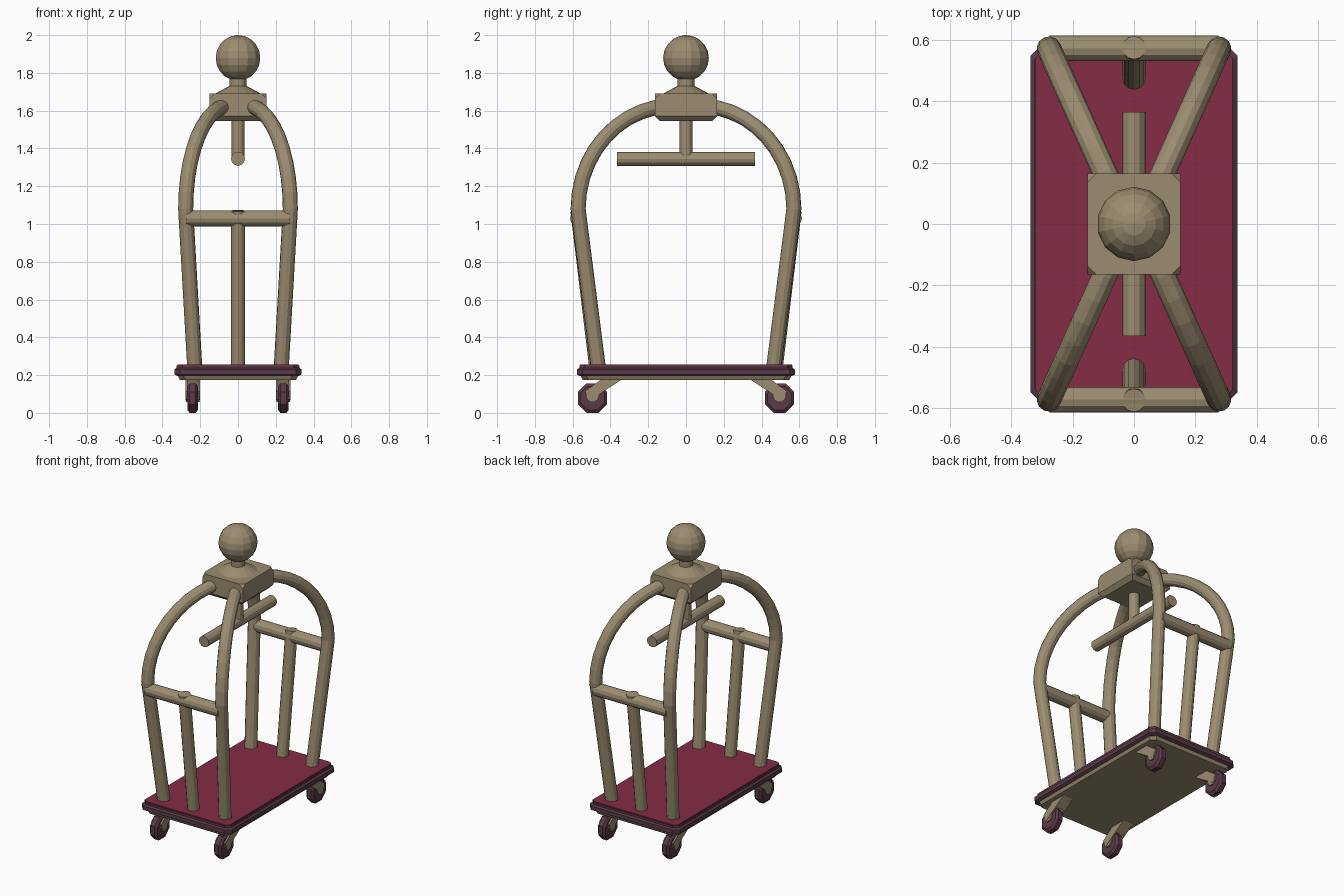
import bpy, bmesh, math
from mathutils import Vector

if "Cube" in bpy.data.objects:
    bpy.data.objects.remove(bpy.data.objects["Cube"])


def material(name, rgb):
    m = bpy.data.materials.new(name)
    m.diffuse_color = (*rgb, 1)
    m.use_nodes = True
    m.node_tree.nodes["Principled BSDF"].inputs["Base Color"].default_value = m.diffuse_color
    return m


BRASS = material("brass", (0.33, 0.265, 0.165))
CARPET = material("burgundy carpet", (0.235, 0.025, 0.06))
RUBBER = material("dark plum rubber", (0.10, 0.042, 0.065))


def finish(name, bm, mat):
    bmesh.ops.recalc_face_normals(bm, faces=bm.faces[:])
    mesh = bpy.data.meshes.new(name)
    bm.to_mesh(mesh)
    bm.free()
    mesh.materials.append(mat)
    ob = bpy.data.objects.new(name, mesh)
    bpy.context.collection.objects.link(ob)
    return ob


def skin(bm, rings):
    """Bridge equal-length loops of points and cap both ends."""
    loops = [[bm.verts.new(p) for p in r] for r in rings]
    n = len(loops[0])
    for a, b in zip(loops, loops[1:]):
        for i in range(n):
            j = (i + 1) % n
            bm.faces.new((a[i], a[j], b[j], b[i]))
    bm.faces.new(loops[0][::-1])
    bm.faces.new(loops[-1])


def tube(name, path, r, sides=12, mat=BRASS):
    """Sweep a round section along a path lying in a vertical plane."""
    pts = [Vector(p) for p in path]
    side = Vector((0, 0, 1)).cross(pts[-1] - pts[0])
    side = side.normalized() if side.length > 1e-4 else Vector((1, 0, 0))
    rings = []
    for i, p in enumerate(pts):
        t = (pts[min(i + 1, len(pts) - 1)] - pts[max(i - 1, 0)]).normalized()
        up = t.cross(side).normalized()
        rings.append([p + r * (side * math.cos(a) + up * math.sin(a))
                      for a in (2 * math.pi * k / sides for k in range(sides))])
    bm = bmesh.new()
    skin(bm, rings)
    return finish(name, bm, mat)


def lathe(name, profile, sides, mat, axis="Z", loc=(0, 0, 0), turn=0.0):
    """Stack rings of (radius, height) along an axis."""
    rings = []
    for r, h in profile:
        ring = []
        for k in range(sides):
            a = 2 * math.pi * k / sides + turn
            c, s = r * math.cos(a), r * math.sin(a)
            ring.append(Vector(loc) + Vector((c, s, h) if axis == "Z" else (h, c, s)))
        rings.append(ring)
    bm = bmesh.new()
    skin(bm, rings)
    return finish(name, bm, mat)


def slab(name, levels, mat, hx=0.337, hy=0.577, cut=0.03):
    """Cut-corner slab from (inset, z) levels."""
    rings = []
    for inset, z in levels:
        x, y = hx - inset, hy - inset
        rings.append([(x, y - cut, z), (x - cut, y, z), (cut - x, y, z), (-x, y - cut, z),
                      (-x, cut - y, z), (cut - x, -y, z), (x - cut, -y, z), (x, cut - y, z)])
    bm = bmesh.new()
    skin(bm, rings)
    return finish(name, bm, mat)


# Platform
slab("platform_base", [(0.03, 0.175), (0.018, 0.198)], BRASS)
slab("platform_bumper", [(0.016, 0.195), (0, 0.204), (0, 0.230), (0.012, 0.238), (0.012, 0.252)], RUBBER)
slab("carpet_deck", [(0.017, 0.245), (0.017, 0.257)], CARPET, cut=0.02)

# Four arched corner posts leaning outward, then curving in to the crown
def side_x(y):
    return 0.02 + 0.45 * y

profile = [(0.462, 0.22), (0.565, 1.03)]
for k in range(0, 11):
    a = math.radians(88 * k / 10)
    profile.append((0.07 + 0.501 * math.cos(a), 1.08 + 0.545 * math.sin(a)))
for sx in (-1, 1):
    for sy in (-1, 1):
        tube("corner_post", [(sx * side_x(y), sy * y, z) for y, z in profile], 0.04)

# End rails with a centre post each
for sy in (-1, 1):
    tube("end_rail", [(-0.275, sy * 0.572, 1.03), (0.275, sy * 0.572, 1.03)], 0.042)
    tube("end_centre_post", [(0, sy * 0.472, 0.22), (0, sy * 0.574, 1.07)], 0.038)

# Crown block: clipped top corners and bevelled lower edges
bm = bmesh.new()
bmesh.ops.create_cube(bm, size=1)
for v in bm.verts:
    v.co = (v.co.x * 0.304, v.co.y * 0.328, 1.618 + v.co.z * 0.146)
low = [e for e in bm.edges if all(v.co.z < 1.6 for v in e.verts)]
bmesh.ops.bevel(bm, geom=low, offset=0.026, segments=1, affect='EDGES')
top = [v for v in bm.verts if v.co.z > 1.68]
bmesh.ops.bevel(bm, geom=top, offset=0.028, segments=1, affect='VERTICES')
finish("crown_block", bm, BRASS)

# Finial collar, neck and ball
lathe("finial_neck", [(0.125, 1.688), (0.075, 1.715), (0.045, 1.73), (0.045, 1.79)], 16, BRASS)
bm = bmesh.new()
bmesh.ops.create_uvsphere(bm, u_segments=14, v_segments=10, radius=0.121)
bmesh.ops.translate(bm, verts=bm.verts[:], vec=(0, 0, 1.879))
finish("finial_ball", bm, BRASS)

# Hanging rail
tube("hanger_stem", [(0, 0, 1.345), (0, 0, 1.58)], 0.035)
tube("hanger_rail", [(0, -0.365, 1.345), (0, 0.365, 1.345)], 0.037)

# Casters: octagonal wheel, hub and trailing fork
for sx in (-1, 1):
    for sy in (-1, 1):
        c = Vector((sx * 0.24, sy * 0.495, 0.078))
        R = 0.078 / math.cos(math.pi / 8)
        lathe("caster_wheel", [(R * 0.8, -0.028), (R, -0.016), (R, 0.016), (R * 0.8, 0.028)],
              8, RUBBER, "X", c, math.pi / 8)
        lathe("caster_hub", [(0.036, -0.036), (0.036, 0.036)], 10, BRASS, "X",
              c + Vector((0, 0, 0.014)))
        outline = [(0.015, 0.065), (0.04, 0.115), (-0.05, 0.18), (-0.16, 0.18)]
        for x0, x1, prof in ((-0.038, -0.028, outline), (0.028, 0.038, outline),
                             (-0.03, 0.03, [(-0.075, 0.125), (-0.05, 0.18), (-0.16, 0.18)])):
            bm = bmesh.new()
            skin(bm, [[(c.x + x, c.y + sy * y, z) for y, z in prof] for x in (x0, x1)])
            finish("caster_fork", bm, BRASS)
